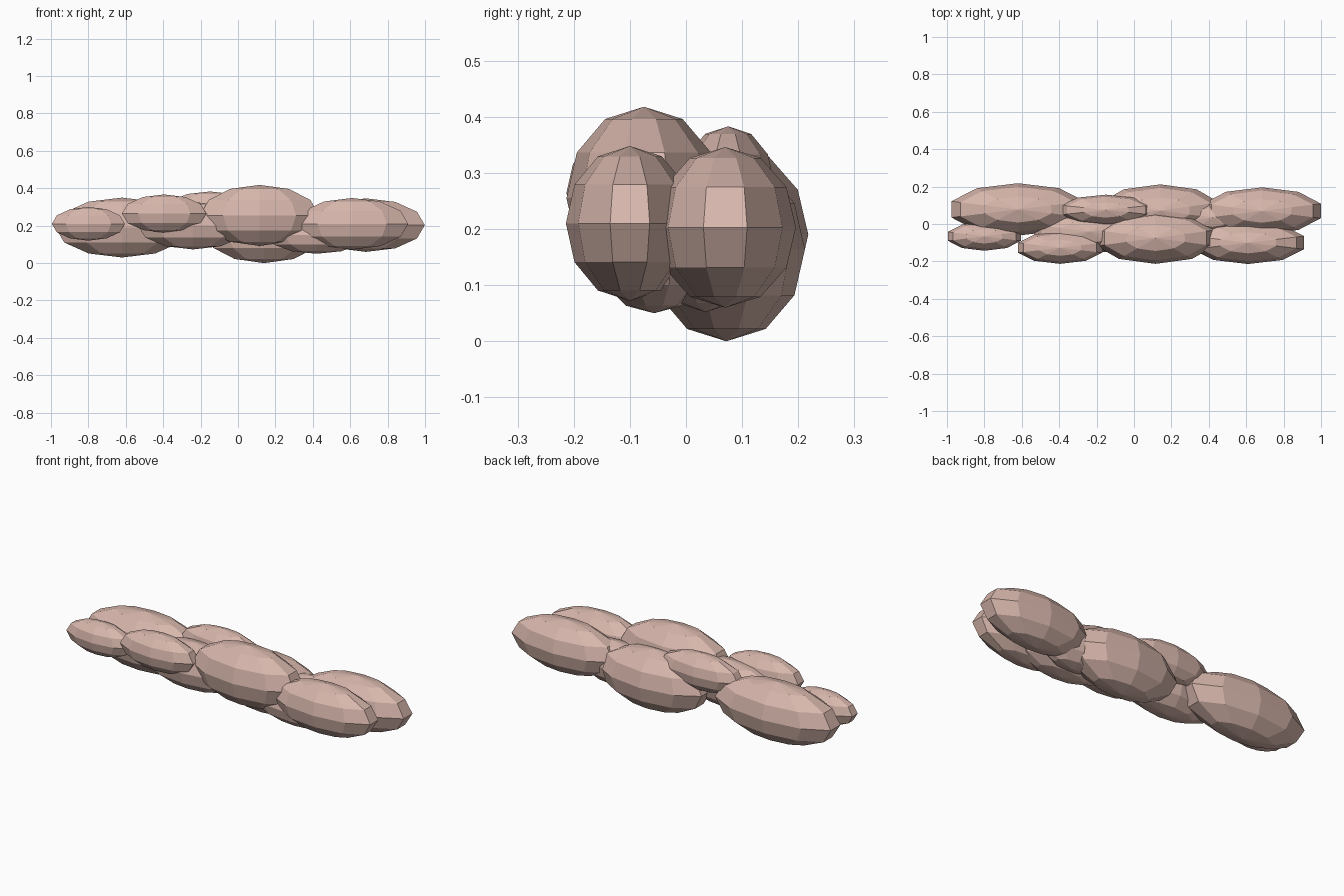
import bpy, bmesh, math

if "Cube" in bpy.data.objects:
    bpy.data.objects.remove(bpy.data.objects["Cube"])

SEGMENTS, RINGS = 10, 6

mat = bpy.data.materials.new("dusty_pink")
mat.diffuse_color = (0.68, 0.47, 0.41, 1)
mat.use_nodes = True
mat.node_tree.nodes["Principled BSDF"].inputs["Base Color"].default_value = mat.diffuse_color


def lobe(name, center, radii):
    """Faceted ellipsoid with poles along z and a flat facet at each x end."""
    bm = bmesh.new()

    def vert(polar, turn):
        unit = (math.sin(polar) * math.cos(turn), math.sin(polar) * math.sin(turn), math.cos(polar))
        return bm.verts.new([c + r * u for c, r, u in zip(center, radii, unit)])

    rings = [[vert(math.pi * i / RINGS, math.tau * (k + 0.5) / SEGMENTS) for k in range(SEGMENTS)]
             for i in range(1, RINGS)]
    top, bottom = vert(0, 0), vert(math.pi, 0)
    for k in range(SEGMENTS):
        n = (k + 1) % SEGMENTS
        bm.faces.new((top, rings[0][k], rings[0][n]))
        bm.faces.new((bottom, rings[-1][n], rings[-1][k]))
        for a, b in zip(rings, rings[1:]):
            bm.faces.new((a[k], b[k], b[n], a[n]))
    mesh = bpy.data.meshes.new(name)
    bm.to_mesh(mesh)
    bm.free()
    mesh.materials.append(mat)
    bpy.context.collection.objects.link(bpy.data.objects.new(name, mesh))


# Front row, left to right
lobe("front_left_tip_lobe", (-0.80, -0.066, 0.21), (0.205, 0.077, 0.09))
lobe("front_left_lobe", (-0.395, -0.127, 0.265), (0.237, 0.086, 0.102))
lobe("front_center_lobe", (0.115, -0.075, 0.255), (0.332, 0.138, 0.163))
lobe("front_right_lobe", (0.61, -0.10, 0.21), (0.315, 0.114, 0.138))

# Back row, left to right
lobe("back_left_lobe", (-0.62, 0.078, 0.19), (0.375, 0.14, 0.16))
lobe("back_upper_lobe", (-0.15, 0.075, 0.283), (0.253, 0.082, 0.1))
lobe("back_center_lobe", (0.14, 0.072, 0.164), (0.332, 0.14, 0.164))
lobe("back_right_lobe", (0.685, 0.07, 0.203), (0.33, 0.126, 0.143))

# Filler lobes between the rows
lobe("inner_left_lobe", (-0.24, -0.04, 0.20), (0.31, 0.12, 0.127))
lobe("inner_right_front_lobe", (0.42, -0.057, 0.15), (0.28, 0.10, 0.10))
lobe("inner_right_back_lobe", (0.42, 0.035, 0.17), (0.21, 0.10, 0.118))
